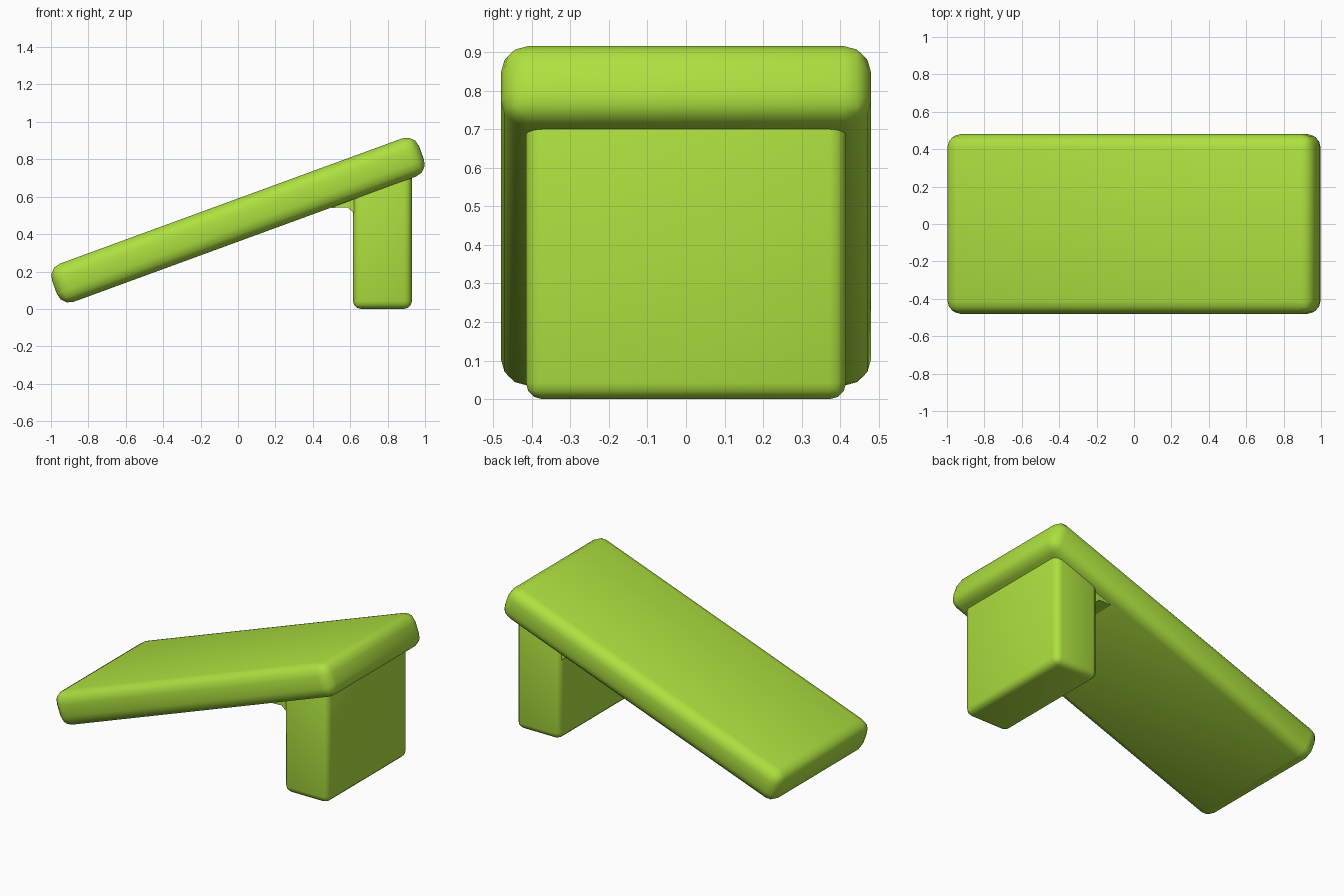
import bpy, bmesh, math
from mathutils import Matrix

if "Cube" in bpy.data.objects:
    bpy.data.objects.remove(bpy.data.objects["Cube"])

green = bpy.data.materials.new("green")
green.diffuse_color = (0.42, 0.75, 0.05, 1)
green.use_nodes = True
green.node_tree.nodes["Principled BSDF"].inputs["Base Color"].default_value = green.diffuse_color


def finish(name, bm):
    bmesh.ops.recalc_face_normals(bm, faces=bm.faces)
    mesh = bpy.data.meshes.new(name)
    bm.to_mesh(mesh)
    bm.free()
    mesh.materials.append(green)
    obj = bpy.data.objects.new(name, mesh)
    bpy.context.collection.objects.link(obj)
    bpy.ops.object.select_all(action='DESELECT')
    obj.select_set(True)
    bpy.context.view_layer.objects.active = obj
    bpy.ops.object.shade_smooth_by_angle(angle=math.radians(40))
    return obj


def rounded_box(name, size, location, radius, segments, tilt=0):
    bm = bmesh.new()
    bmesh.ops.create_cube(bm, size=1)
    bmesh.ops.scale(bm, vec=size, verts=bm.verts)
    bmesh.ops.bevel(bm, geom=bm.edges[:], offset=radius, segments=segments,
                    profile=0.5, affect='EDGES')
    bm.transform(Matrix.Translation(location) @ Matrix.Rotation(-tilt, 4, 'Y'))
    return finish(name, bm)


def prism(name, profile, half_width):
    bm = bmesh.new()
    face = bm.faces.new([bm.verts.new((x, -half_width, z)) for x, z in profile])
    side = bmesh.ops.extrude_face_region(bm, geom=[face])["geom"]
    bmesh.ops.translate(bm, vec=(0, 2 * half_width, 0),
                        verts=[v for v in side if isinstance(v, bmesh.types.BMVert)])
    return finish(name, bm)


# Sloping board
rounded_box("sloping_board", (2.09, 0.96, 0.217), (0, 0, 0.475), 0.07, 3,
            math.radians(20.1))

# Wide supporting leg under the high end
rounded_box("leg", (0.315, 0.83, 0.76), (0.7725, 0, 0.38), 0.042, 3)

# Small blend between leg and board underside
prism("leg_blend", [(0.64, 0.48), (0.618, 0.515), (0.585, 0.543), (0.5, 0.54),
                    (0.55, 0.60), (0.66, 0.64)], 0.39)
